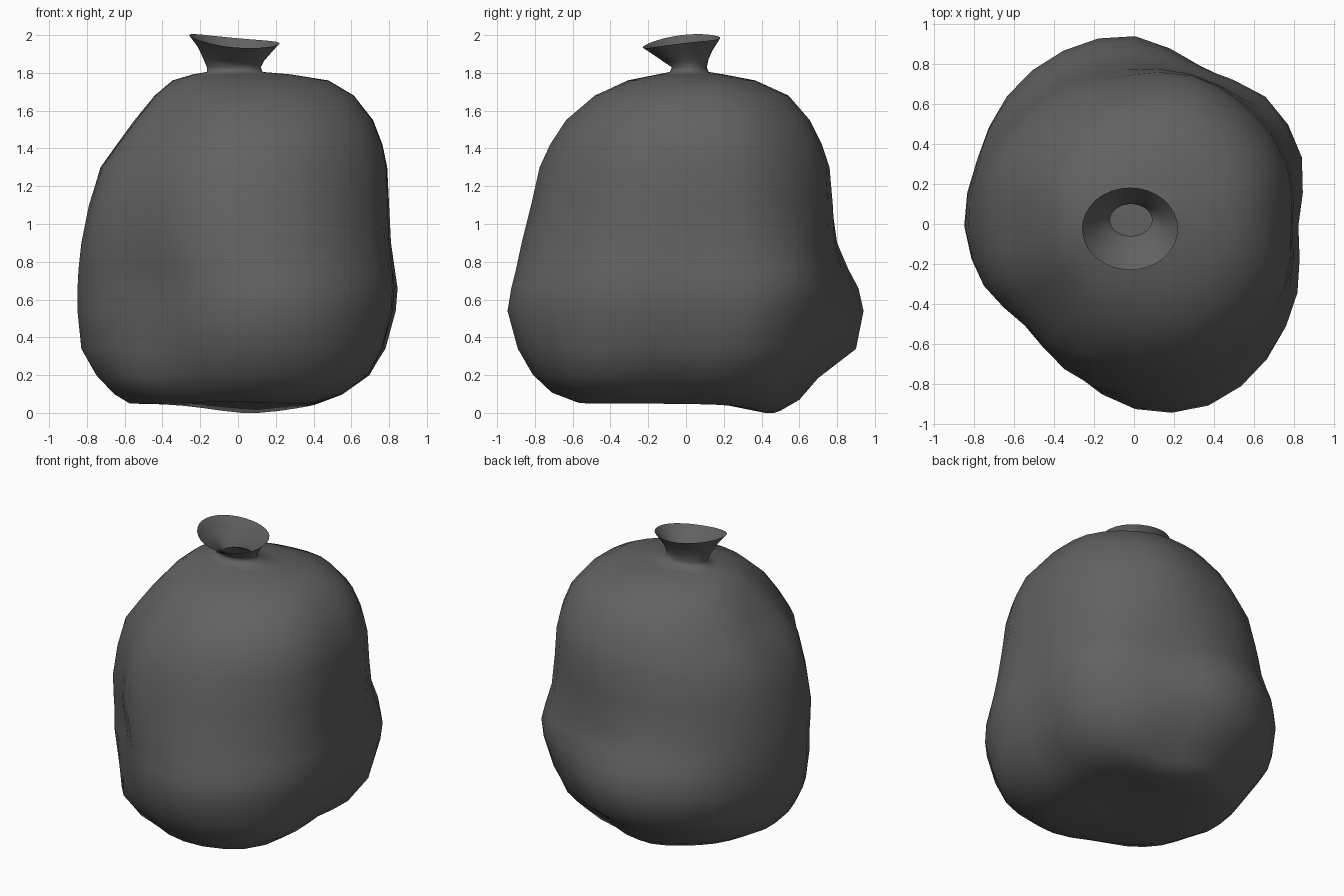
import bpy, bmesh
from math import sin, cos, pi, exp, hypot

if "Cube" in bpy.data.objects:
    bpy.data.objects.remove(bpy.data.objects["Cube"])

SIDES = 32

# Lumpy plan outlines: radius every 22.5 degrees, counter-clockwise from +x
LOW = [.80, .89, .90, .85, .93, .93, .90, .85, .85, .80, .74, .79, .90, .955, .925, .865]
HIGH = [.79, .83, .83, .82, .76, .74, .71, .70, .67, .68, .66, .73, .77, .81, .82, .82]
ROUND = [1.0] * 16

# Rings from base to rim, then back down the inside of the mouth:
# z, x min, x max, y min, y max, outline (0 low, 1 high, 2 round)
RINGS = [
    (.065, -.30, .22, -.28, .28, 0),
    (.05, -.58, .40, -.58, .50, 0),
    (.10, -.67, .54, -.71, .60, 0),
    (.20, -.76, .69, -.81, .70, 0),
    (.34, -.83, .78, -.89, .90, 0),
    (.54, -.85, .835, -.945, .94, 0),
    (.66, -.85, .845, -.925, .915, .1),
    (.76, -.845, .83, -.90, .865, .3),
    (.90, -.83, .81, -.87, .81, .6),
    (1.10, -.79, .80, -.82, .785, .85),
    (1.30, -.73, .79, -.775, .76, 1),
    (1.42, -.65, .765, -.72, .72, 1),
    (1.55, -.56, .715, -.635, .655, 1),
    (1.68, -.45, .615, -.485, .545, 1.2),
    (1.76, -.35, .48, -.31, .37, 1.5),
    (1.792, -.24, .28, -.15, .20, 1.9),
    (1.805, -.165, .13, -.085, .12, 2),
    (1.83, -.165, .12, -.075, .11, 2),
    (1.87, -.185, .14, -.12, .12, 2),
    (1.92, -.215, .18, -.175, .145, 2),
    (1.969, -.26, .22, -.23, .182, 2),
    (1.91, -.205, .165, -.16, .14, 2),
    (1.85, -.145, .11, -.07, .105, 2),
    (1.82, -.12, .09, -.06, .10, 2),
]

# Bulges and dents: x, y, z, size, outward push
LUMPS = [
    (.66, .62, .78, .18, .03),     # back right corner
    (.62, .62, .38, .20, -.06),    # slope below that corner
    (.46, .46, .13, .22, .08),
    (-.50, -.50, .12, .18, .07),   # front left foot
    (-.66, -.18, .14, .16, -.03),  # creases beside the foot
    (-.20, -.70, .12, .16, -.02),
    (-.53, -.53, .78, .28, -.03),  # flat above the foot
    (.50, -.52, .12, .25, .06),    # front right foot
    (-.50, .0, 1.50, .22, -.02),   # hollow left shoulder
]


def radius(table, i):
    """Smoothly resample an outline at side i."""
    f = i * 16 / SIDES
    k, t = int(f), f - int(f)
    a, b, c, d = (table[(k + n) % 16] for n in (-1, 0, 1, 2))
    return b + .5 * t * (c - a + t * (2*a - 5*b + 4*c - d + t * (3*(b - c) + d - a)))


def outline(table):
    """Outline normalised so that it spans 0..1 in both directions."""
    pts = [(radius(table, i) * cos(2*pi*i/SIDES), radius(table, i) * sin(2*pi*i/SIDES))
           for i in range(SIDES)]
    xs, ys = zip(*pts)
    return [((x - min(xs)) / (max(xs) - min(xs)), (y - min(ys)) / (max(ys) - min(ys)))
            for x, y in pts]


def blob(x, y, cx, cy, r):
    return exp(-((x - cx)**2 + (y - cy)**2) / r**2)


def build_bag():
    shapes = [outline(t) for t in (LOW, HIGH, ROUND)]
    bm = bmesh.new()
    loops = []
    for z, x0, x1, y0, y1, mix in RINGS:
        k = min(int(mix), 1)
        t = mix - k
        loop = []
        for i in range(SIDES):
            u, v = (a + (b - a) * t for a, b in zip(shapes[k][i], shapes[k + 1][i]))
            x, y = x0 + (x1 - x0) * u, y0 + (y1 - y0) * v
            # Sagging base: one low lobe at the back, a raised fold at the front
            base = max(0, 1 - z / .4)
            dz = base * (.02 * blob(x, y, -.1, -.75, .25) - .058 * blob(x, y, .08, .47, .3))
            # Bulges and dents
            push = sum(p * exp(-((x - a)**2 + (y - b)**2 + (z - c)**2) / s**2)
                       for a, b, c, s, p in LUMPS) / hypot(x, y)
            # Wavy, tilted mouth
            a = 2 * pi * i / SIDES
            lip = max(0, (z - 1.83) / .139)
            dz += lip * (-.022 * cos(a) + .025 * sin(a) + .009 * cos(2 * a))
            loop.append(bm.verts.new((x * (1 + push), y * (1 + push), z + dz)))
        loops.append(loop)
    for lo, hi in zip(loops, loops[1:]):
        for i in range(SIDES):
            j = (i + 1) % SIDES
            bm.faces.new((lo[i], lo[j], hi[j], hi[i]))
    # Close the base
    centre = bm.verts.new((-.03, 0, .065))
    for i in range(SIDES):
        bm.faces.new((loops[0][(i + 1) % SIDES], loops[0][i], centre))
    # Smooth everywhere except the sharp mouth edge
    for f in bm.faces:
        f.smooth = True
    rim = loops[-4]
    for i in range(SIDES):
        bm.edges.get((rim[i], rim[(i + 1) % SIDES])).smooth = False
    mesh = bpy.data.meshes.new("tied_bag")
    bm.to_mesh(mesh)
    bm.free()
    # Stand exactly on the ground
    low = min(v.co.z for v in mesh.vertices)
    for v in mesh.vertices:
        v.co.z -= low * max(0, 1 - v.co.z / .5)
    bag = bpy.data.objects.new("tied_bag", mesh)
    bpy.context.collection.objects.link(bag)
    # Dark grey plastic
    mat = bpy.data.materials.new("dark_plastic")
    mat.diffuse_color = (.12, .12, .12, 1)
    mat.use_nodes = True
    mat.node_tree.nodes["Principled BSDF"].inputs["Base Color"].default_value = mat.diffuse_color
    mesh.materials.append(mat)


build_bag()
